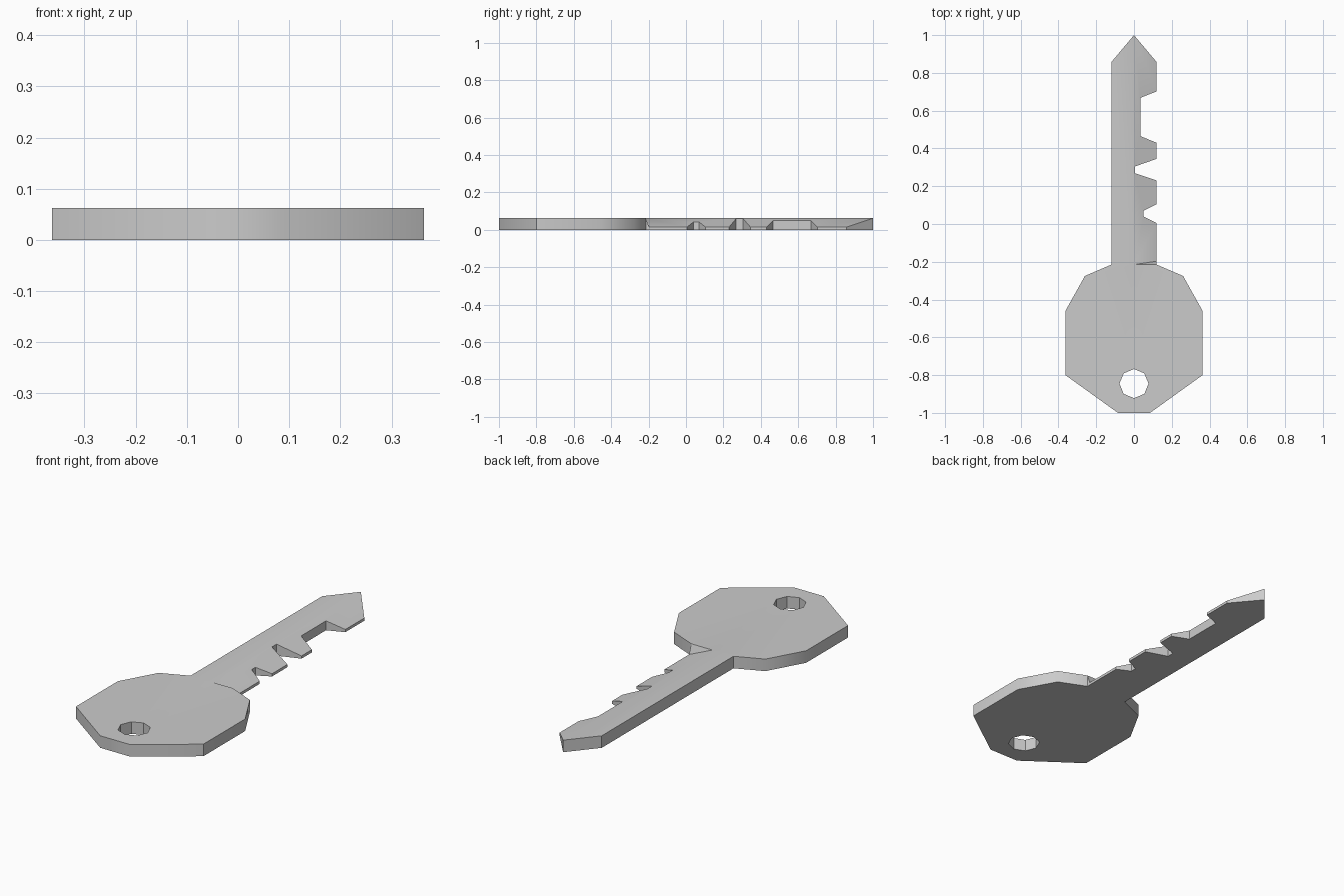
import bpy, bmesh, math

if "Cube" in bpy.data.objects:
    bpy.data.objects.remove(bpy.data.objects["Cube"])

THICK = 0.062      # height of the bow and spine
EDGE = 0.014       # height left at the toothed edge
HALF = 0.12        # half width of the blade
ROOT = -0.215      # where the blade meets the bow

bm = bmesh.new()


def add_face(points):
    return bm.faces.new([bm.verts.new((x, y, 0)) for x, y in points])


# Bow: one half wrapped around half of the octagonal hole, then mirrored
hole = [(0.077 * math.sin(a), -0.845 + 0.077 * math.cos(a))
        for a in (math.radians(45 * i) for i in range(5))]
hole[0], hole[-1] = (0, hole[0][1]), (0, hole[-1][1])
half_bow = hole + [(0, -1), (0.085, -1), (0.363, -0.8), (0.363, -0.46),
                   (0.26, -0.275), (HALF, ROOT), (0, ROOT)]
add_face(half_bow)
add_face([(-x, y) for x, y in half_bow])

# Blade: plain spine on the left
add_face([(0, ROOT), (0, 1), (-HALF, 0.857), (-HALF, ROOT)])

# Blade: toothed side, with notches given as (depth x, start, floor start, floor end, end)
teeth = [(HALF, -0.197)]
for x, y0, y1, y2, y3 in [(0.05, 0.005, 0.04, 0.07, 0.105),
                          (0.006, 0.23, 0.268, 0.305, 0.345),
                          (0.034, 0.43, 0.465, 0.668, 0.702)]:
    teeth += [(HALF, y0), (x, y1), (x, y2), (HALF, y3)]
add_face([(0, ROOT)] + teeth + [(HALF, 0.857), (0, 1)])

# Small ramp from the bow down to the toothed edge
add_face([(0, ROOT), (HALF, ROOT), (HALF, -0.197)])

# Weld, thicken, then slope the toothed side down
bmesh.ops.remove_doubles(bm, verts=bm.verts, dist=0.0005)
result = bmesh.ops.extrude_face_region(bm, geom=bm.faces[:], use_keep_orig=True)
for v in result["geom"]:
    if isinstance(v, bmesh.types.BMVert):
        v.co.z = THICK
        if v.co.x > 0.001 and v.co.y > -0.2:
            v.co.z -= (THICK - EDGE) * v.co.x / HALF
bmesh.ops.recalc_face_normals(bm, faces=bm.faces)

mesh = bpy.data.meshes.new("key")
bm.to_mesh(mesh)
bm.free()
key = bpy.data.objects.new("key", mesh)
bpy.context.collection.objects.link(key)
bpy.context.view_layer.objects.active = key
key.select_set(True)
bpy.ops.object.shade_smooth_by_angle(angle=math.radians(40))
